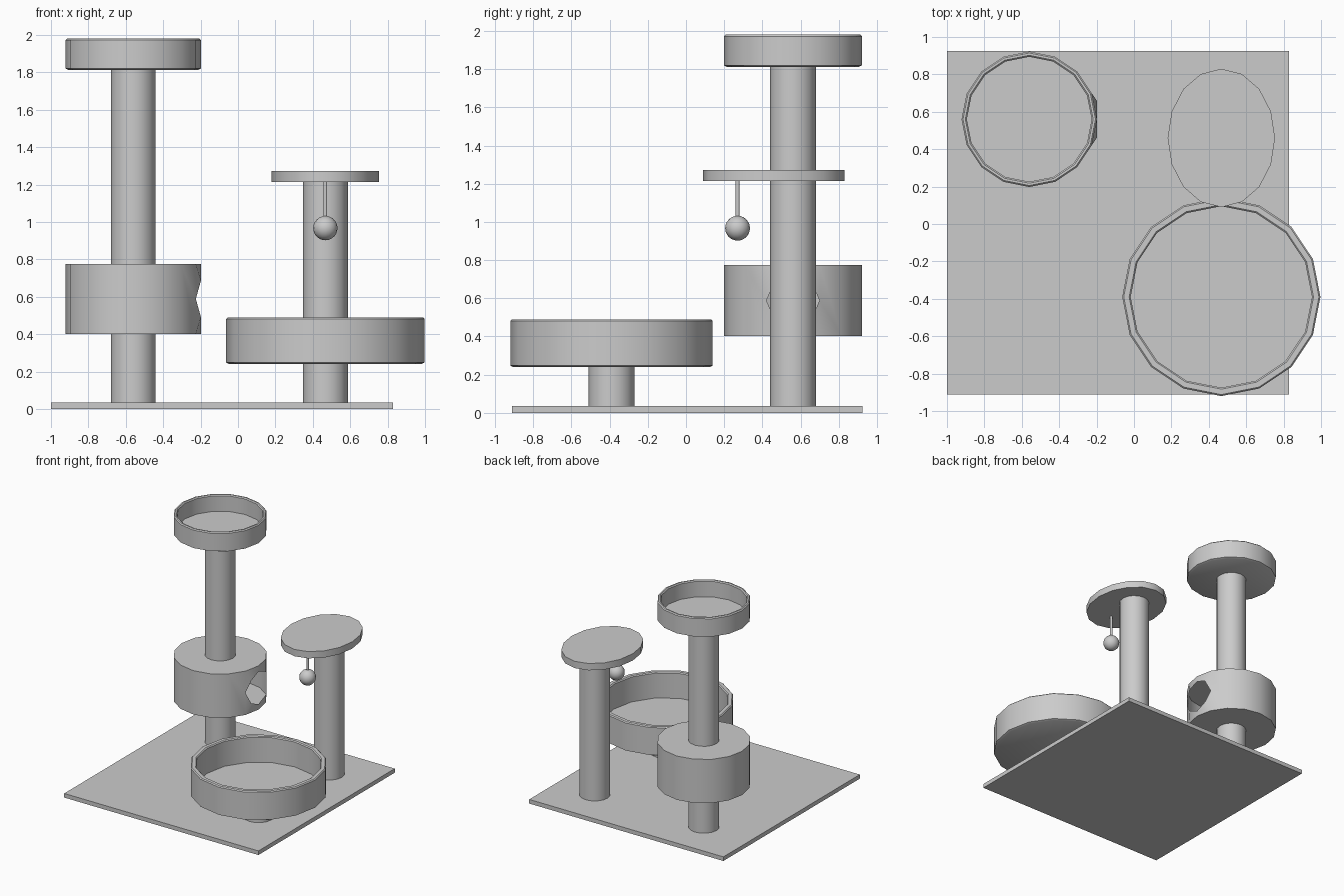
import bpy, bmesh, math

if "Cube" in bpy.data.objects:
    bpy.data.objects.remove(bpy.data.objects["Cube"])

SIDES = 16


def finish(name, bm, smooth=True):
    bmesh.ops.recalc_face_normals(bm, faces=bm.faces[:])
    me = bpy.data.meshes.new(name)
    bm.to_mesh(me)
    bm.free()
    ob = bpy.data.objects.new(name, me)
    bpy.context.collection.objects.link(ob)
    if smooth:
        bpy.ops.object.select_all(action='DESELECT')
        ob.select_set(True)
        bpy.context.view_layer.objects.active = ob
        bpy.ops.object.shade_smooth_by_angle(angle=math.radians(35))
    return ob


def turned(name, profile, x, y, sx=1.0, sy=1.0):
    """Revolve an (r, z) profile into a closed solid with capped ends."""
    bm = bmesh.new()
    rings = []
    for r, z in profile:
        rings.append([bm.verts.new((x + sx * r * math.cos(2 * math.pi * i / SIDES),
                                    y + sy * r * math.sin(2 * math.pi * i / SIDES), z))
                      for i in range(SIDES)])
    for a, b in zip(rings, rings[1:]):
        for i in range(SIDES):
            j = (i + 1) % SIDES
            bm.faces.new((a[i], a[j], b[j], b[i]))
    bm.faces.new(rings[0][::-1])
    bm.faces.new(rings[-1])
    return finish(name, bm)


def post(name, x, y, z0, z1, r=0.12):
    turned(name, [(r, z0), (r, z1)], x, y)


def bed(name, x, y, r, wall, z0, z1, floor):
    b = 0.008
    turned(name, [(r - 2 * b, z0), (r, z0 + b), (r, z1 - b), (r - b, z1),
                  (r - wall + b, z1), (r - wall, z1 - b), (r - wall, floor)], x, y)


def house(name, x, y, r, z0, z1):
    """Hollow drum with an octagonal doorway spread over the two +x panels."""
    bm = bmesh.new()
    low, top = [], []
    for i in range(SIDES):
        a = 2 * math.pi * i / SIDES
        px, py = x + r * math.cos(a), y + r * math.sin(a)
        low.append(bm.verts.new((px, py, z0)))
        top.append(bm.verts.new((px, py, z1)))
    bm.faces.new(low)
    bm.faces.new(top)
    # doorway ring: 0 = +y side, 2 = top, 4 = -y side, 6 = bottom
    h = r * math.sin(math.pi / 8)
    zc = (z0 + z1) / 2
    d = []
    for k in range(8):
        a = math.pi * k / 4
        px = x + r * (math.cos(math.pi / 8) if k in (0, 4) else 1.0)
        d.append(bm.verts.new((px, y + h * math.cos(a), zc + h * math.sin(a))))
    for i in range(2, SIDES - 2):
        bm.faces.new((low[i], low[i + 1], top[i + 1], top[i]))
    bm.faces.new((low[1], low[2], top[2], top[1], d[0]))
    bm.faces.new((low[-2], low[-1], d[4], top[-1], top[-2]))
    # panels around the doorway
    for rim, side, diag, mid, c in ((top, 0, 1, 2, 1), (top, 4, 3, 2, -1),
                                    (low, 0, 7, 6, 1), (low, 4, 5, 6, -1)):
        bm.faces.new((d[side], rim[c], d[diag]))
        bm.faces.new((rim[c], rim[0], d[mid], d[diag]))
    return finish(name, bm)


# base board
bm = bmesh.new()
bmesh.ops.create_cube(bm, size=1)
for v in bm.verts:
    v.co = (-0.085 + v.co.x * 1.83, 0.007 + v.co.y * 1.836, 0.0175 + v.co.z * 0.035)
finish("base_board", bm, smooth=False)

# posts
post("tall_post", -0.56, 0.56, 0.035, 1.815)
post("middle_post", 0.467, 0.56, 0.035, 1.22)
post("short_post", 0.467, -0.39, 0.035, 0.245)

# beds and hideaway
bed("top_bed", -0.56, 0.56, 0.362, 0.028, 1.812, 1.98, 1.84)
bed("large_bed", 0.467, -0.39, 0.53, 0.045, 0.24, 0.49, 0.27)
house("hideaway", -0.56, 0.56, 0.362, 0.402, 0.775)

# oval perch
turned("oval_perch", [(1, 1.214), (1, 1.272)], 0.467, 0.46, 0.287, 0.37)

# hanging toy
post("toy_string", 0.467, 0.27, 1.0, 1.216, 0.01)
bm = bmesh.new()
bmesh.ops.create_uvsphere(bm, u_segments=16, v_segments=12, radius=0.065)
bmesh.ops.translate(bm, verts=bm.verts[:], vec=(0.467, 0.27, 0.967))
finish("toy_ball", bm)
